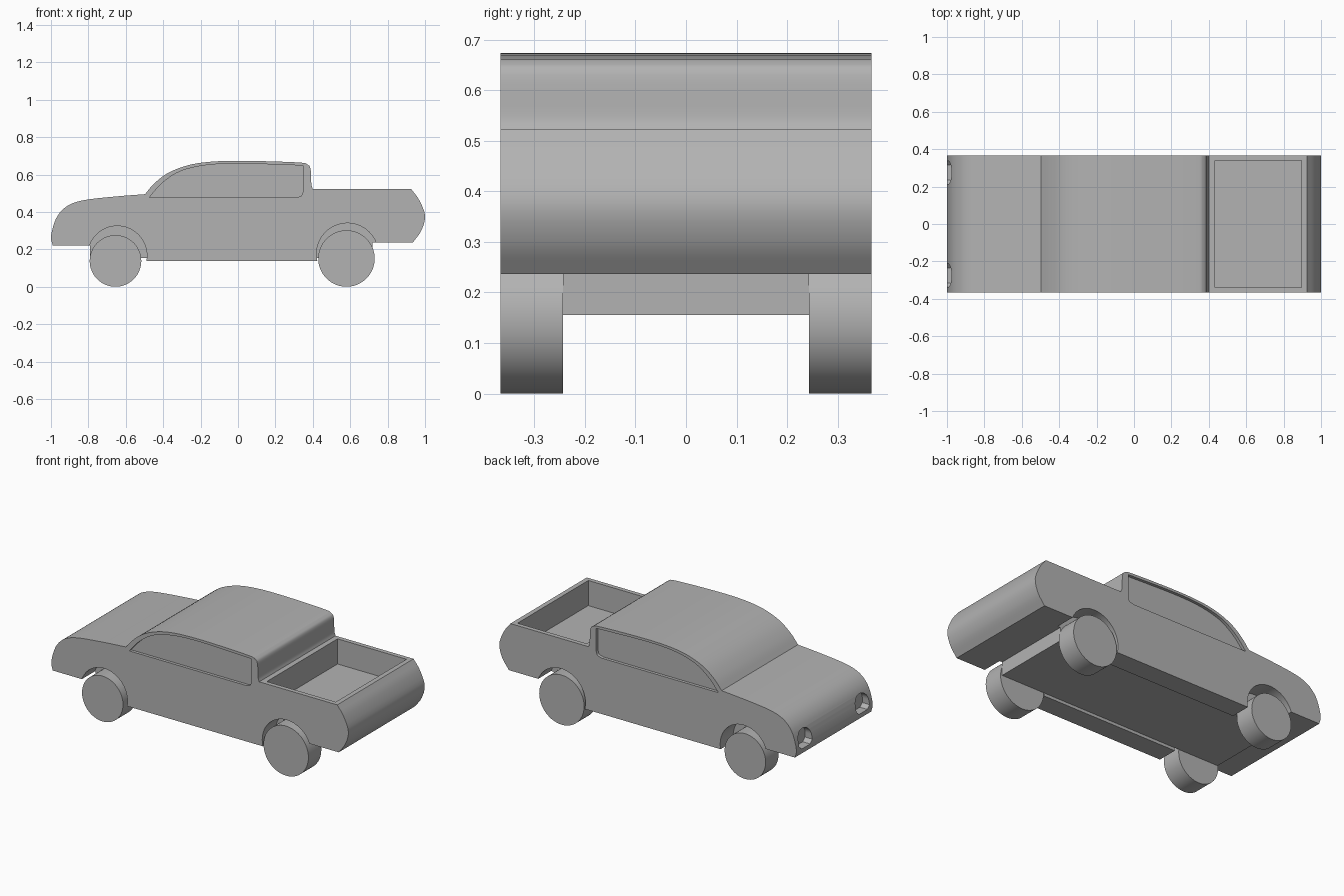
import bpy, bmesh, math
from mathutils import Vector

old = bpy.data.objects.get("Cube")
if old:
    bpy.data.objects.remove(old, do_unlink=True)

grey = bpy.data.materials.new("plain grey")
grey.use_nodes = True
colour = (0.45, 0.45, 0.45, 1)
grey.diffuse_color = colour
grey.node_tree.nodes["Principled BSDF"].inputs["Base Color"].default_value = colour

HALF = 0.367      # half of the body width
INNER = 0.243     # inner side of the wheels and arches


def smooth(points, steps=4):
    """Round a run of points with a Catmull-Rom curve."""
    pts = [Vector(p) for p in points]
    pts = [2 * pts[0] - pts[1]] + pts + [2 * pts[-1] - pts[-2]]
    out = []
    for a, b, c, d in zip(pts, pts[1:], pts[2:], pts[3:]):
        for i in range(steps):
            t = i / steps
            out.append(0.5 * (2 * b + (c - a) * t + (2 * a - 5 * b + 4 * c - d) * t ** 2
                              + (3 * b - a - 3 * c + d) * t ** 3))
    return out + [pts[-2]]


def circle(cx, cz, radius, sides=64):
    return [(cx + radius * math.cos(math.tau * i / sides),
             cz + radius * math.sin(math.tau * i / sides)) for i in range(sides)]


def prism(name, outline, start, end, axis="y"):
    """Extrude a closed outline along the y or x axis."""
    bm = bmesh.new()
    place = {"y": lambda p: (p[0], start, p[1]), "x": lambda p: (start, p[0], p[1])}[axis]
    face = bm.faces.new([bm.verts.new(place(p)) for p in outline])
    grown = bmesh.ops.extrude_face_region(bm, geom=[face])["geom"]
    shift = Vector((0, end - start, 0) if axis == "y" else (end - start, 0, 0))
    bmesh.ops.translate(bm, vec=shift, verts=[v for v in grown if isinstance(v, bmesh.types.BMVert)])
    bmesh.ops.recalc_face_normals(bm, faces=bm.faces)
    mesh = bpy.data.meshes.new(name)
    bm.to_mesh(mesh)
    bm.free()
    mesh.materials.append(grey)
    obj = bpy.data.objects.new(name, mesh)
    bpy.context.collection.objects.link(obj)
    return obj


def activate(obj):
    bpy.ops.object.select_all(action="DESELECT")
    obj.select_set(True)
    bpy.context.view_layer.objects.active = obj


def cut(target, cutter):
    activate(target)
    mod = target.modifiers.new("cut", "BOOLEAN")
    mod.operation, mod.solver, mod.object = "DIFFERENCE", "EXACT", cutter
    bpy.ops.object.modifier_apply(modifier=mod.name)
    bpy.data.objects.remove(cutter, do_unlink=True)


def rectangle(a0, a1, b0, b1):
    return [(a0, b0), (a1, b0), (a1, b1), (a0, b1)]


# Body side profile: bonnet, cab, bed and tail, then the underside
bonnet = smooth([(-.99, .22), (-1, .27), (-.975, .36), (-.935, .415), (-.88, .448),
                 (-.8, .467), (-.65, .483), (-.497, .495)])
cab = smooth([(-.497, .495), (-.45, .55), (-.38, .605), (-.29, .643), (-.19, .664),
              (-.05, .673), (.15, .671), (.33, .664), (.37, .655), (.388, .63),
              (.392, .55), (.4, .523)])
tail = smooth([(.925, .523), (.968, .465), (1, .38), (.98, .3), (.935, .237)])
underside = [(.72, .237), (.72, .137), (-.79, .137), (-.79, .22)]
body = prism("truck_body", bonnet + cab[1:] + tail + underside, -HALF, HALF)

# Raised floor between the sills
cut(body, prism("floor_cutter", rectangle(-INNER, INNER, 0, .155), -1.5, 1.5, "x"))

# Open cargo bed
cut(body, prism("bed_cutter", rectangle(.432, .896, .37, .8), -.34, .34))

# Window outline with a swept front and rounded rear corner
window = smooth([(-.475, .477), (-.41, .55), (-.33, .607), (-.24, .638), (-.12, .655),
                 (.05, .658), (.348, .648)])
window += smooth([(.348, .51), (.338, .486), (.31, .477)])

wheels = {"front": (-.655, .138, .138), "rear": (.58, .151, .151)}
arches = {"front": (-.645, .167, .158), "rear": (.585, .175, .165)}

for side, name in ((1, "left"), (-1, "right")):
    # Recessed side windows
    cut(body, prism("window_cutter", window, side * (HALF - .018), side * .5))

    # Wheel arches and wheels flush with the body sides
    for end in wheels:
        cut(body, prism("arch_cutter", circle(*arches[end]), side * INNER, side * .5))

    # Recessed headlights with rounded tops
    lamp = [(side * .275 + .063 * math.cos(a), .305 + .055 * math.sin(a))
            for a in (math.pi * i / 16 for i in range(17))]
    lamp += smooth([(side * .275 - .063, .275), (side * .275 - .04, .255)])
    lamp += smooth([(side * .275 + .04, .255), (side * .275 + .063, .275)])
    cut(body, prism("headlight_cutter", lamp, -1.2, -.95, "x"))

parts = [body]
for side, name in ((1, "left"), (-1, "right")):
    for end in wheels:
        parts.append(prism(f"{end}_{name}_wheel", circle(*wheels[end]), side * INNER, side * HALF))

for part in parts:
    activate(part)
    bpy.ops.object.shade_smooth_by_angle(angle=math.radians(25))
